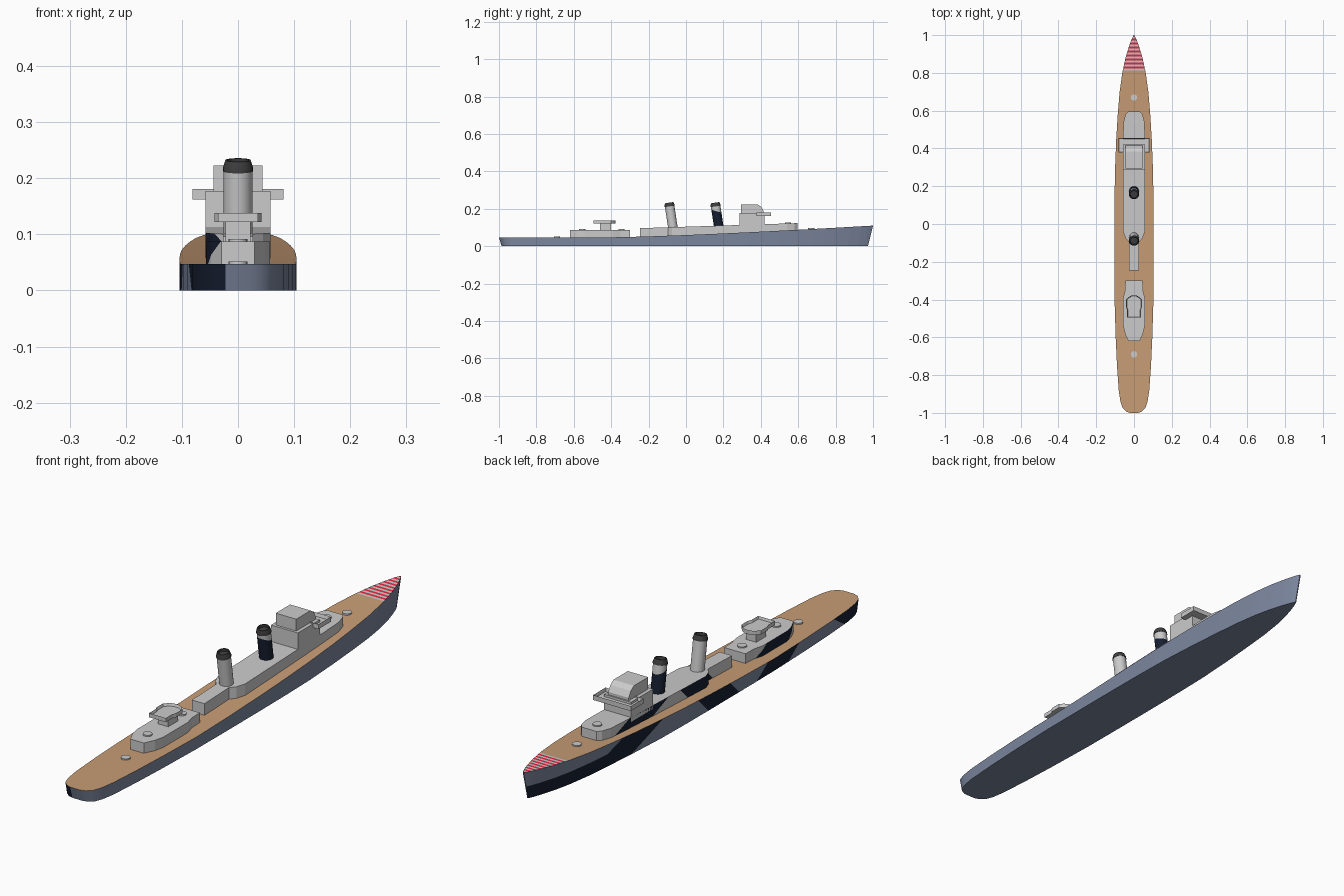
import bpy, bmesh, math
from mathutils import Vector, Matrix

if "Cube" in bpy.data.objects:
    bpy.data.objects.remove(bpy.data.objects["Cube"])


def mat(name, rgb):
    m = bpy.data.materials.new(name)
    m.diffuse_color = (*rgb, 1)
    m.use_nodes = True
    m.node_tree.nodes["Principled BSDF"].inputs["Base Color"].default_value = m.diffuse_color
    return m


HULL = mat("hull_blue_grey", (0.20, 0.24, 0.34))
NAVY = mat("camouflage_navy", (0.008, 0.013, 0.03))
DECK = mat("deck_planks", (0.58, 0.34, 0.18))
RED = mat("stripe_red", (0.8, 0.02, 0.05))
SOOT = mat("funnel_black", (0.05, 0.05, 0.05))


def finish(bm, name, mats=(), smooth=False):
    bmesh.ops.recalc_face_normals(bm, faces=bm.faces)
    me = bpy.data.meshes.new(name)
    bm.to_mesh(me)
    bm.free()
    for m in mats:
        me.materials.append(m)
    ob = bpy.data.objects.new(name, me)
    bpy.context.collection.objects.link(ob)
    if smooth:
        bpy.ops.object.select_all(action='DESELECT')
        ob.select_set(True)
        bpy.context.view_layer.objects.active = ob
        bpy.ops.object.shade_smooth_by_angle(angle=math.radians(35))
    return ob


def cut(bm, co, no):
    geom = bm.verts[:] + bm.edges[:] + bm.faces[:]
    bmesh.ops.bisect_plane(bm, geom=geom, plane_co=co, plane_no=no, dist=1e-5)


# Port camouflage: slanted bands (aft y, forward y, slope) at z = 0.05
BANDS = [(-1.1, -0.78, 1.5), (-0.56, -0.36, -1.5), (-0.13, 0.06, 1.0), (0.34, 0.60, -2.5)]


def camouflage(bm):
    for a, b, s in BANDS:
        for y in (a, b):
            cut(bm, (0, y, 0.05), (0, 1, -s))
    bm.normal_update()
    for f in bm.faces:
        c = f.calc_center_median()
        port = f.normal.x < -0.25
        band = any(a < c.y - s * (c.z - 0.05) < b for a, b, s in BANDS)
        low_bow = c.y > 0.55 and c.z < 0.05
        if port and (band or low_bow):
            f.material_index = 1


def sheer(y):
    return 0.047 + 0.063 * (max(0, y + 0.4) / 1.4) ** 1.3


# Hull: lofted stations (y, half width), raked at bow and stern
STATIONS = [(-1, .022), (-.993, .042), (-.975, .060), (-.94, .072), (-.88, .081), (-.75, .090),
            (-.6, .097), (-.4, .103), (-.2, .104), (0, .104), (.15, .103), (.3, .100),
            (.45, .094), (.58, .086), (.7, .076), (.8, .062), (.88, .045), (.94, .027),
            (.98, .012), (1, .002)]
bm = bmesh.new()
rings = []
for y, w in STATIONS:
    yb = y - 0.027 * max(0, (y - 0.75) / 0.25) + 0.014 * max(0, (-y - 0.9) / 0.1)
    wb = w * (1 - 0.15 * max(0, (y - 0.3) / 0.7))
    z = sheer(y)
    rings.append([bm.verts.new(p) for p in ((wb, yb, 0), (w, y, z), (-w, y, z), (-wb, yb, 0))])
for r, s in zip(rings, rings[1:]):
    for i in range(4):
        bm.faces.new((r[i], r[(i + 1) % 4], s[(i + 1) % 4], s[i]))
bm.faces.new(rings[0])
bm.faces.new(rings[-1])
bmesh.ops.recalc_face_normals(bm, faces=bm.faces)
cut(bm, (0, 0, 0.05), (0, 0, 1))
camouflage(bm)
# Bow deck recognition stripes
STRIPE = 0.0106
for i in range(18):
    cut(bm, (0, 0.812 + i * STRIPE, 0), (0, 1, 0))
bm.normal_update()
for f in bm.faces:
    if f.normal.z > 0.7:
        y = f.calc_center_median().y
        k = math.floor((y - 0.812) / STRIPE)
        f.material_index = 2 if k < 0 else (3 if k % 2 else 4)
finish(bm, "hull", (HULL, NAVY, DECK, RED, None), smooth=True)


def prism(name, half, z0, top, tray=0, camo=False):
    """Mirrored plan outline of (half width, y), with optional sunken tray."""
    bm = bmesh.new()
    pts = half + [(-x, y) for x, y in reversed(half)]
    ztop = top if callable(top) else (lambda y: top)
    lo = [bm.verts.new((x, y, z0)) for x, y in pts]
    hi = [bm.verts.new((x, y, ztop(y))) for x, y in pts]
    bm.faces.new(lo)
    cap = bm.faces.new(hi)
    n = len(pts)
    for i in range(n):
        j = (i + 1) % n
        bm.faces.new((lo[i], lo[j], hi[j], hi[i]))
    bmesh.ops.recalc_face_normals(bm, faces=bm.faces)
    if tray:
        bmesh.ops.inset_region(bm, faces=[cap], thickness=0.004)
        bmesh.ops.translate(bm, verts=cap.verts[:], vec=(0, 0, -tray))
    if camo:
        camouflage(bm)
    return finish(bm, name, (None, NAVY) if camo else ())


# Deckhouses
prism("forward_deckhouse",
      [(.032, .595), (.045, .58), (.056, .54), (.058, .45), (.058, -.04), (.045, -.075),
       (.027, -.095), (.027, -.245)],
      0.03, lambda y: 0.104 + 0.032 * y, camo=True)
prism("aft_deckhouse",
      [(.046, -.30), (.047, -.35), (.057, -.39), (.057, -.54), (.048, -.58), (.029, -.62)],
      0.03, 0.087, camo=True)

# Bridge with open wings
prism("bridge_base", [(.058, .42), (.058, .285)], 0.10, 0.177)
prism("bridge_wings", [(.05, .455), (.081, .455), (.081, .378), (.05, .378)],
      0.162, 0.181, tray=0.013)
bm = bmesh.new()
side = [(.295, .17), (.415, .17), (.415, .188), (.402, .210), (.383, .223), (.295, .223)]
face = bm.faces.new([bm.verts.new((-.044, y, z)) for y, z in side])
ext = bmesh.ops.extrude_face_region(bm, geom=[face], use_keep_orig=True)["geom"]
bmesh.ops.translate(bm, verts=[g for g in ext if isinstance(g, bmesh.types.BMVert)], vec=(.088, 0, 0))
finish(bm, "bridge_tower")

# Aft control platform
prism("aft_platform_support", [(.022, -.40), (.022, -.46)], 0.08, 0.126)
prism("aft_platform",
      [(.012, -.378), (.028, -.387), (.042, -.402), (.042, -.44), (.036, -.455), (.036, -.495)],
      0.122, 0.138, tray=0.010)


def lathe(name, profile, loc, tilt=0, seg=20, slant=False, mats=()):
    """Revolve (radius, z) points; optionally split in two colours along a slant."""
    bm = bmesh.new()
    rings = [[bm.verts.new((r * math.cos(2 * math.pi * i / seg), r * math.sin(2 * math.pi * i / seg), z))
              for i in range(seg)] for r, z in profile]
    for a, b in zip(rings, rings[1:]):
        for i in range(seg):
            j = (i + 1) % seg
            bm.faces.new((a[i], a[j], b[j], b[i]))
    bm.faces.new(rings[0])
    bm.faces.new(rings[-1])
    if slant:
        co, no = Vector((0, 0, 0.092)), Vector((0.1, 0.45, 1))
        cut(bm, co, no)
        for f in bm.faces:
            if (f.calc_center_median() - co).dot(no) < 0:
                f.material_index = 1
    bm.transform(Matrix.Translation(loc) @ Matrix.Rotation(tilt, 4, 'X'))
    return finish(bm, name, mats, smooth=True)


# Raked funnels with tapered black caps
for name, y, painted in (("forward_funnel", .176, True), ("aft_funnel", -.070, False)):
    base = (0, y, 0.098)
    lathe(name, [(.0255, 0), (.0255, .122)], base, 0.15, slant=painted,
          mats=(None, NAVY) if painted else ())
    lathe(name + "_cap", [(.027, .116), (.027, .122), (.0225, .136), (.019, .136), (.019, .125)],
          base, 0.15, mats=(SOOT,))

# Low gun bases on decks and deckhouse roofs
for name, y, z in (("bow_gun_base", .67, sheer(.67)), ("forward_roof_gun_base", .545, .1215),
                   ("aft_roof_front_gun_base", -.345, .087), ("aft_roof_rear_gun_base", -.555, .087),
                   ("stern_gun_base", -.69, .047)):
    lathe(name, [(.017, -.01), (.017, .005)], (0, y, z), seg=16)
